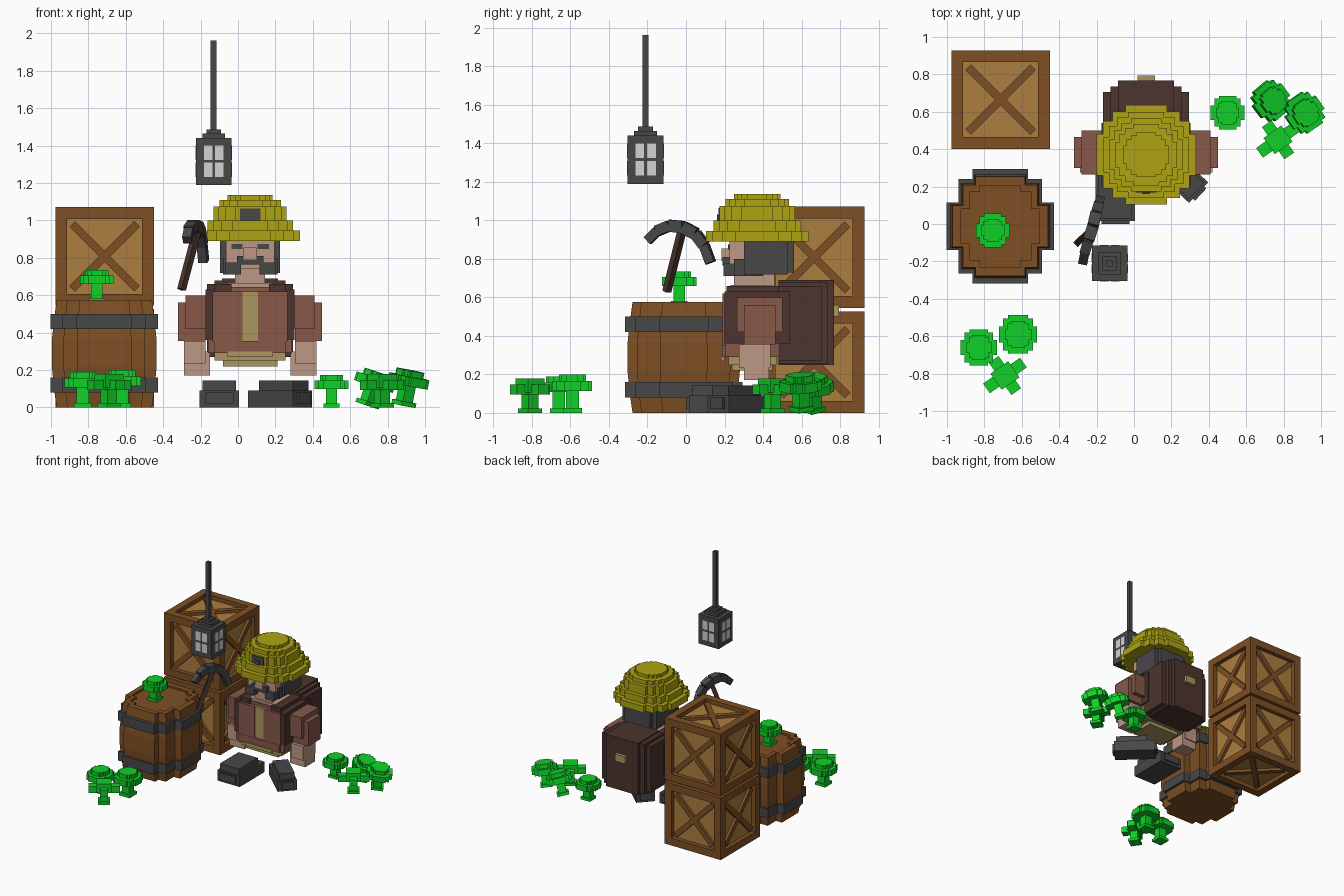
import bpy, bmesh, math
from mathutils import Matrix, Vector, Euler

if "Cube" in bpy.data.objects:
    bpy.data.objects.remove(bpy.data.objects["Cube"])


def mat(name, r, g, b):
    m = bpy.data.materials.new(name)
    lin = [(c / 255 / 12.92) if c < 10 else ((c / 255 + 0.055) / 1.055) ** 2.4 for c in (r, g, b)]
    m.diffuse_color = (*lin, 1)
    m.use_nodes = True
    m.node_tree.nodes["Principled BSDF"].inputs["Base Color"].default_value = m.diffuse_color
    return m


WOOD = mat("brown wood", 126, 79, 36)
PANEL = mat("light wood", 172, 126, 62)
IRON = mat("dark grey", 72, 71, 73)
GREEN = mat("green", 16, 208, 40)
YELLOW = mat("yellow", 174, 164, 18)
JACKET = mat("red brown cloth", 134, 88, 73)
SKIN = mat("skin", 190, 152, 134)
LEATHER = mat("dark brown leather", 76, 52, 46)
TAN = mat("tan cloth", 170, 150, 95)
GLASS = mat("pale glass", 212, 212, 212)

ROUND = [(1, .42), (.87, .68), (.68, .87), (.42, 1)]
BLOCKY = [(1, .42), (.78, .83), (.52, 1)]


class Part:
    """Collects simple solids into one object."""
    def __init__(self):
        self.bm = bmesh.new()

    def cube(self, matrix, size):
        bmesh.ops.create_cube(self.bm, size=1, matrix=matrix @ Matrix.Diagonal((*size, 1)))
        return self

    def box(self, x0, x1, y0, y1, z0, z1):
        c = Matrix.Translation(((x0 + x1) / 2, (y0 + y1) / 2, (z0 + z1) / 2))
        return self.cube(c, (x1 - x0, y1 - y0, z1 - z0))

    def beam(self, a, b, w, h):
        a, b = Vector(a), Vector(b)
        rot = (b - a).to_track_quat('Z', 'Y').to_matrix().to_4x4()
        return self.cube(Matrix.Translation((a + b) / 2) @ rot, (w, h, (b - a).length))

    def loft(self, cx, cy, rx, ry, levels, steps=ROUND):
        # stepped outline, mirrored into four quadrants, stacked at (z, scale) levels
        quad = []
        for i, (a, b) in enumerate(steps):
            quad.append((a, b))
            if i < len(steps) - 1:
                quad.append((steps[i + 1][0], b))
        loop = quad + [(-a, b) for a, b in quad[::-1]]
        loop += [(-a, -b) for a, b in loop]
        rings = [[self.bm.verts.new((cx + a * rx * s, cy + b * ry * s, z)) for a, b in loop]
                 for z, s in levels]
        n = len(loop)
        for lo, hi in zip(rings, rings[1:]):
            for i in range(n):
                self.bm.faces.new((lo[i], lo[(i + 1) % n], hi[(i + 1) % n], hi[i]))
        self.bm.faces.new(rings[0][::-1])
        self.bm.faces.new(rings[-1])
        return self

    def done(self, name, *mats, loc=(0, 0, 0), rot=(0, 0, 0), scale=1):
        me = bpy.data.meshes.new(name)
        self.bm.to_mesh(me)
        self.bm.free()
        for m in mats:
            me.materials.append(m)
        ob = bpy.data.objects.new(name, me)
        ob.location, ob.rotation_euler = loc, [math.radians(a) for a in rot]
        ob.scale = (scale,) * 3
        bpy.context.collection.objects.link(ob)
        return ob


# Crates: framed cubes with recessed panels and crossed boards on every face
H = .263
for name, z in (("lower_crate", H), ("upper_crate", .545 + H)):
    p = Part().box(-H, H, -H, H, -H, H)
    inner = list(p.bm.faces)
    bmesh.ops.inset_individual(p.bm, faces=inner, thickness=.088, depth=0)
    bmesh.ops.inset_individual(p.bm, faces=inner, thickness=.0001, depth=-.035)
    for f in inner:
        f.material_index = 1
    for d in ((1, 0, 0), (-1, 0, 0), (0, 1, 0), (0, -1, 0), (0, 0, 1), (0, 0, -1)):
        n = Vector(d)
        q = n.to_track_quat('Z', 'Y').to_matrix().to_4x4()
        for ang in (45, -45):
            p.cube(Matrix.Translation(n * (H - .024)) @ q @ Matrix.Rotation(math.radians(ang), 4, 'Z'),
                   (.49, .042, .024))
    p.done(name, WOOD, PANEL, loc=(-.713, .665, z))

# Barrel with two iron hoops
BX, BY = -.715, -.012
Part().loft(BX, BY, .28, .292, [(0, .91), (.1, .96), (.22, 1), (.36, 1), (.47, .96), (.575, .91),
            (.575, .75), (.56, .75)], BLOCKY).done("barrel", WOOD)
for z in (.08, .42):
    Part().loft(BX, BY, .287, .305, [(z, 1), (z + .08, 1)], BLOCKY).done("barrel_hoop", IRON)

# Lantern on a hanging rod
LX, LY = -.13, -.21
p = Part().box(LX - .094, LX + .094, LY - .094, LY + .094, 1.19, 1.44)
for r, z0, z1 in ((.06, 1.44, 1.465), (.038, 1.465, 1.487), (.016, 1.48, 1.963)):
    p.box(LX - r, LX + r, LY - r, LY + r, z0, z1)
p.done("lantern", IRON)
p = Part()
for k in range(4):
    turn = Matrix.Translation((LX, LY, 0)) @ Matrix.Rotation(k * math.pi / 2, 4, 'Z')
    for x in (-.03, .03):
        for z, h in ((1.271, .075), (1.362, .075)):
            p.cube(turn @ Matrix.Translation((x, -.094, z)), (.046, .006, h))
p.done("lantern_panes", GLASS)

# Mushrooms: stem with a stepped cap; cross-shaped kind has four lobes
def mushroom(loc, scale=1, rot=(0, 0, 0), cross=False):
    p = Part().box(-.03, .03, -.03, .03, 0, .12).box(-.043, .043, -.043, .043, 0, .022)
    if cross:
        p.box(-.115, .115, -.03, .03, .09, .14).box(-.03, .03, -.1, .1, .09, .14)
        p.box(-.055, .055, -.05, .05, .1, .17)
    else:
        p.loft(0, 0, .09, .09, [(.1, 1), (.145, 1)], BLOCKY)
        p.loft(0, 0, .062, .062, [(.145, 1), (.175, 1)], BLOCKY)
    p.done("mushroom", GREEN, loc=loc, rot=rot, scale=scale)


mushroom((-.755, -.035, .56))
mushroom((-.83, -.66, 0), 1.08)
mushroom((-.62, -.59, 0), 1.2 * .95)
mushroom((-.69, -.81, 0), 1.05, (0, 0, 35), True)
mushroom((.5, .595, 0))
mushroom((.69, .66, .01), 1.08, (12, 14, 40))
mushroom((.885, .60, .01), 1.1, (8, 8, 35))
mushroom((.77, .45, 0), 1.05, (0, 0, 35), True)

# Miner: jacket, shirt and belly
CX = .065
Part().box(CX - .225, CX + .225, .205, .5, .29, .62).box(CX - .18, CX + .18, .22, .48, .6, .645) \
    .box(CX - .2, CX - .042, .19, .3, .35, .62).box(CX + .042, CX + .2, .19, .3, .35, .62) \
    .box(CX - .19, CX + .19, .188, .49, .29, .355).done("jacket", JACKET)
Part().box(CX - .042, CX + .042, .197, .3, .355, .62).box(CX - .19, CX + .19, .22, .47, .25, .29) \
    .box(CX - .145, CX + .145, .24, .45, .22, .25).box(CX - .12, CX + .12, .182, .2, .27, .3) \
    .done("shirt", TAN)

# Pack with side straps and a buckle
p = Part().box(CX - .23, CX + .23, .48, .705, .27, .66).box(CX - .15, CX + .15, .48, .768, .25, .69)
p.box(CX - .19, CX + .19, .48, .735, .255, .68)
for s in (-1, 1):
    a, b = sorted((CX + s * .19, CX + s * .238))
    p.box(a, b, .2, .54, .36, .63)
    a, b = sorted((CX + s * .1, CX + s * .19))
    p.box(a, b, .21, .54, .62, .66)
p.done("backpack", LEATHER)
Part().box(CX - .047, CX + .047, .76, .795, .5, .56).done("pack_buckle", TAN)

# Arms and hands
for s in (-1, 1):
    def span(a, b):
        return sorted((CX + s * a, CX + s * b))
    Part().box(*span(.23, .345), .265, .5, .42, .60).box(*span(.24, .385), .3, .465, .355, .56) \
        .done("sleeve", JACKET)
    Part().box(*span(.24, .355), .275, .44, .235, .355).box(*span(.215, .355), .3, .43, .17, .3) \
        .done("hand", SKIN)

# Head with face, nose and neck
Part().box(CX - .13, CX + .13, .225, .48, .74, .92).box(CX - .08, CX + .08, .25, .46, .62, .76) \
    .box(CX - .035, CX + .035, .185, .25, .79, .855).box(CX - .12, CX + .12, .23, .45, .625, .665) \
    .done("head", SKIN)
Part().box(CX - .16, CX + .16, .3, .53, .72, .91).box(CX - .12, CX + .12, .3, .56, .73, .91) \
    .box(CX - .145, CX + .145, .25, .4, .71, .8).done("hair", IRON)
Part().box(CX - .07, CX + .07, .19, .25, .765, .81).box(CX - .135, CX - .05, .195, .25, .71, .775) \
    .box(CX + .05, CX + .135, .195, .25, .71, .775).done("moustache", IRON)
Part().box(CX - .1, CX - .04, .219, .23, .848, .875).box(CX + .04, CX + .1, .219, .23, .848, .875) \
    .done("eyes", IRON)

# Hard hat built from stacked stepped discs, with lamp
p = Part()
for r, z0, z1 in ((.266, .89, .945), (.228, .945, 1.0), (.195, 1.0, 1.075), (.165, 1.075, 1.11),
                  (.12, 1.11, 1.137)):
    p.loft(CX, .37, r, r, [(z0, 1), (z1, 1)])
p.done("helmet", YELLOW)
Part().box(CX - .055, CX + .055, .168, .27, .955, 1.065).box(CX - .02, CX + .02, .16, .2, .99, 1.03) \
    .done("helmet_lamp", IRON)

# Boots: one straight, one turned outward
for loc, yaw in (((-.1, .18, 0), 0), ((.225, .28, 0), 47)):
    w = .105 if yaw == 0 else .075
    Part().box(-w, w, -.165, .165, 0, .09).box(-w + .015, w - .015, -.15, .1, .08, .143) \
        .box(-w + .03, w - .03, -.18, .18, .02, .08).done("boot", IRON, loc=loc, rot=(0, 0, yaw))

# Pickaxe: straight handle and a curved head of blocks
Part().beam((-.302, -.1, .63), (-.212, -.015, .97), .034, .034).done("pickaxe_handle", LEATHER)
arc = [(-.272, -.2, .895), (-.262, -.15, .945), (-.243, -.085, .972), (-.22, -.015, .965),
       (-.205, .05, .93), (-.192, .095, .87), (-.183, .128, .78)]
p = Part()
for i, (a, b) in enumerate(zip(arc, arc[1:])):
    t = .066 - .007 * abs(i - 2.5)
    p.beam(a, b, t, t)
p.done("pickaxe_head", IRON)
